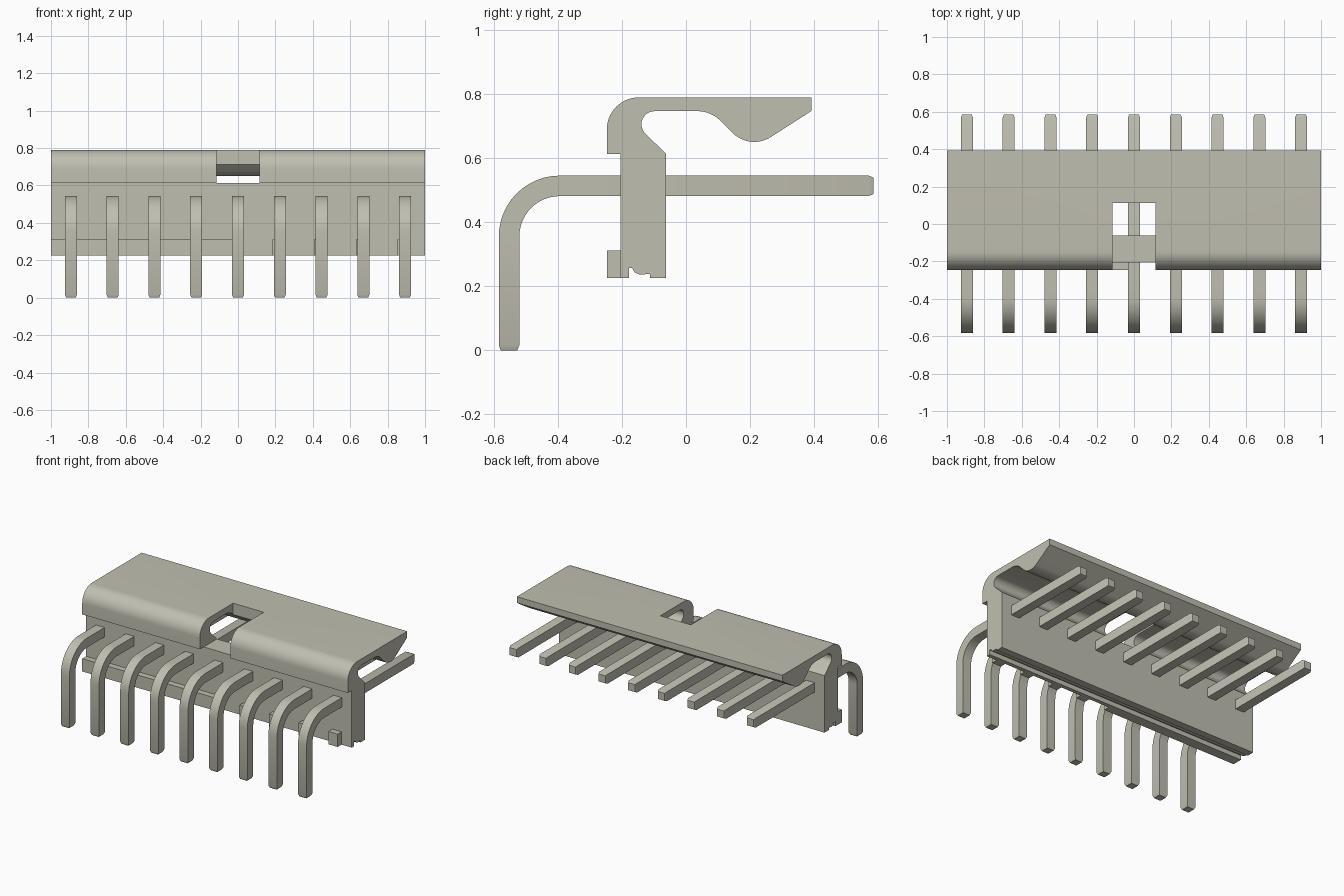
import bpy
import bmesh
from math import cos, sin, pi, radians
from mathutils import Vector

if "Cube" in bpy.data.objects:
    bpy.data.objects.remove(bpy.data.objects["Cube"], do_unlink=True)

COLOUR = (0.53, 0.52, 0.44, 1)
mat = bpy.data.materials.new("warm grey")
mat.diffuse_color = COLOUR
mat.use_nodes = True
bsdf = mat.node_tree.nodes["Principled BSDF"]
bsdf.inputs["Base Color"].default_value = COLOUR
bsdf.inputs["Roughness"].default_value = 0.6


def finish(bm, name):
    bmesh.ops.recalc_face_normals(bm, faces=bm.faces)
    mesh = bpy.data.meshes.new(name)
    bm.to_mesh(mesh)
    bm.free()
    mesh.materials.append(mat)
    ob = bpy.data.objects.new(name, mesh)
    bpy.context.collection.objects.link(ob)
    return ob


def smooth(ob):
    bpy.ops.object.select_all(action='DESELECT')
    ob.select_set(True)
    bpy.context.view_layer.objects.active = ob
    bpy.ops.object.shade_smooth_by_angle(angle=radians(30))


def arc(cy, cz, r, start, end, n=10):
    """Points of a circular arc in the y-z plane, angles in degrees."""
    steps = [radians(start + (end - start) * i / n) for i in range(n + 1)]
    return [(cy + r * cos(a), cz + r * sin(a)) for a in steps]


def extrude(name, profile, x0, x1):
    """Extrude a closed y-z profile along x."""
    bm = bmesh.new()
    face = bm.faces.new([bm.verts.new((x0, y, z)) for y, z in profile])
    new = bmesh.ops.extrude_face_region(bm, geom=[face])["geom"]
    bmesh.ops.translate(bm, vec=(x1 - x0, 0, 0),
                        verts=[v for v in new if isinstance(v, bmesh.types.BMVert)])
    return finish(bm, name)


def rect(y0, y1, z0, z1):
    return [(y0, z0), (y1, z0), (y1, z1), (y0, z1)]


# Housing: upright wall, rounded hood and sprung latch in one profile
profile = [(-0.205, 0.225), (-0.205, 0.613), (-0.247, 0.613)]
profile += arc(-0.147, 0.689, 0.1, 180, 90, 14)
profile += [(0.392, 0.789), (0.392, 0.747)]
profile += arc(0.213, 0.745, 0.095, -56, -135, 12)
profile += arc(0.035, 0.643, 0.103, 45, 90)
profile += arc(-0.098, 0.705, 0.041, 90, 225)
profile += [(-0.062, 0.613), (-0.062, 0.225), (-0.112, 0.225), (-0.112, 0.237)]
profile += arc(-0.137, 0.276, 0.04, -70, -125, 6)
profile += [(-0.168, 0.256), (-0.178, 0.256), (-0.178, 0.225)]
housing = extrude("housing", profile, -1, 1)

# Window cut through the middle of the hood
cutter = extrude("window_cutter", rect(-0.3, 0.112, 0.612, 0.9), -0.115, 0.115)
cutter.hide_render = True
mod = housing.modifiers.new("window", 'BOOLEAN')
mod.operation = 'DIFFERENCE'
mod.solver = 'EXACT'
mod.object = cutter
bpy.context.view_layer.objects.active = housing
bpy.ops.object.modifier_apply(modifier=mod.name)
bpy.data.objects.remove(cutter, do_unlink=True)
smooth(housing)

# Front foot: a long rail on one half, then separate blocks
PITCH = 0.2233
foot = rect(-0.247, -0.205, 0.225, 0.312)
extrude("foot_rail", foot, -1, 0.03)
for i in range(1, 5):
    x = i * PITCH - 0.04
    extrude(f"foot_block_{i}", foot, x, x + 0.07)


# Square bent pins, swept through rings with tapered tips
def pin(name, x):
    h = 0.032
    stations = [(-0.552, 0, 0, 0.8), (-0.552, 0.016, 0, 1)]
    for i in range(13):
        a = pi / 2 * i / 12
        stations.append((-0.394 - 0.158 * cos(a), 0.355 + 0.158 * sin(a), a, 1))
    stations += [(0.57, 0.513, pi / 2, 1), (0.585, 0.513, pi / 2, 0.8)]
    bm = bmesh.new()
    rings = []
    for y, z, a, s in stations:
        side = Vector((0, -cos(a), sin(a))) * h * s
        across = Vector((h * s, 0, 0))
        c = Vector((x, y, z))
        rings.append([bm.verts.new(c + side * j + across * k)
                      for j, k in ((-1, -1), (1, -1), (1, 1), (-1, 1))])
    for r0, r1 in zip(rings, rings[1:]):
        for k in range(4):
            m = (k + 1) % 4
            bm.faces.new((r0[k], r0[m], r1[m], r1[k]))
    bm.faces.new(rings[0])
    bm.faces.new(rings[-1])
    smooth(finish(bm, name))


for i in range(9):
    pin(f"pin_{i + 1}", (i - 4) * PITCH)
